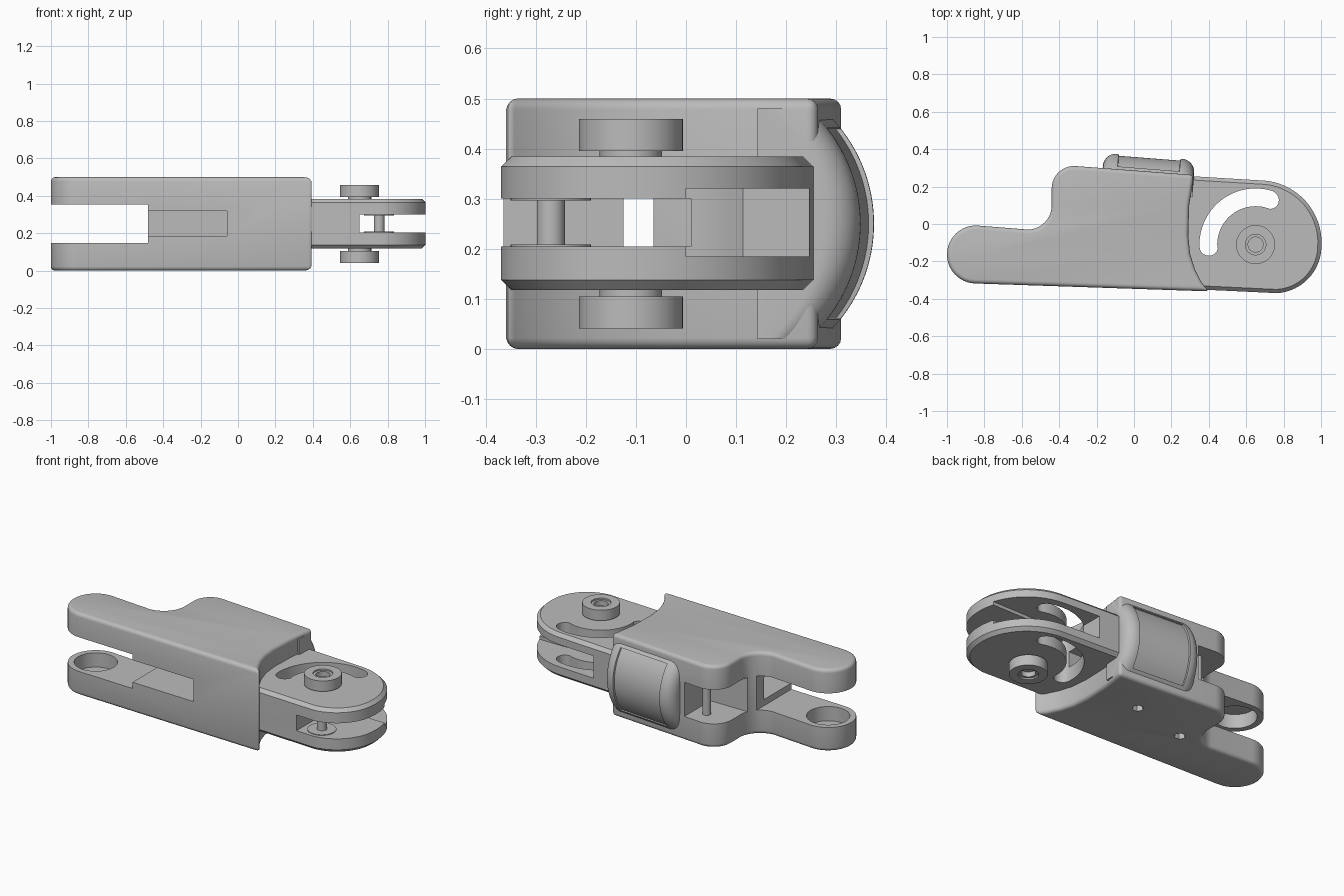
import bpy, bmesh
from math import sin, cos, radians, sqrt

if "Cube" in bpy.data.objects:
    bpy.data.objects.remove(bpy.data.objects["Cube"], do_unlink=True)

grey = bpy.data.materials.new("plain grey")
grey.use_nodes = True
grey.diffuse_color = (0.5, 0.5, 0.5, 1)
grey.node_tree.nodes["Principled BSDF"].inputs["Base Color"].default_value = (0.5, 0.5, 0.5, 1)


def arc(cx, cy, r, a0, a1, n=16):
    angles = [radians(a0 + (a1 - a0) * i / n) for i in range(n + 1)]
    return [(cx + r * cos(a), cy + r * sin(a)) for a in angles]


def finish(name, bm):
    bmesh.ops.recalc_face_normals(bm, faces=bm.faces)
    mesh = bpy.data.meshes.new(name)
    bm.to_mesh(mesh)
    bm.free()
    mesh.materials.append(grey)
    obj = bpy.data.objects.new(name, mesh)
    bpy.context.collection.objects.link(obj)
    return obj


def prism(name, pts, z0, z1):
    bm = bmesh.new()
    base = bm.faces.new([bm.verts.new((x, y, z0)) for x, y in pts])
    top = bmesh.ops.extrude_face_region(bm, geom=[base])["geom"]
    bmesh.ops.translate(bm, vec=(0, 0, z1 - z0),
                        verts=[v for v in top if isinstance(v, bmesh.types.BMVert)])
    return finish(name, bm)


def box(x0, x1, y0, y1, z0, z1):
    return prism("cutter", [(x0, y0), (x1, y0), (x1, y1), (x0, y1)], z0, z1)


def disc(name, x, y, r, z0, z1, n=48):
    return prism(name, arc(x, y, r, 0, 360, n)[:-1], z0, z1)


def apply(obj, mod):
    bpy.context.view_layer.objects.active = obj
    bpy.ops.object.modifier_apply(modifier=mod.name)


def bevel(obj, width, segments):
    mod = obj.modifiers.new("edge", "BEVEL")
    mod.width, mod.segments = width, segments
    mod.limit_method, mod.angle_limit = "ANGLE", radians(40)
    apply(obj, mod)


def cut(obj, *cutters):
    for c in cutters:
        mod = obj.modifiers.new("cut", "BOOLEAN")
        mod.operation, mod.solver, mod.object = "DIFFERENCE", "EXACT", c
        apply(obj, mod)
        bpy.data.objects.remove(c, do_unlink=True)


def smooth(obj):
    bpy.ops.object.select_all(action="DESELECT")
    obj.select_set(True)
    bpy.context.view_layer.objects.active = obj
    bpy.ops.object.shade_smooth_by_angle(angle=radians(32))


# Main housing with rounded rim
outline = [(0.40, -0.36), (0.36, -0.31), (0.325, -0.24), (0.30, -0.16), (0.29, -0.06),
           (0.295, 0.1), (0.32, 0.262)]
outline += arc(-0.32, 0.19, 0.12, 86, 180)
outline += arc(-0.57, 0.10, 0.13, 0, -88)
outline += arc(-0.845, -0.163, 0.155, 88, 268, 24)
housing = prism("housing", outline, 0, 0.5)
bevel(housing, 0.022, 4)

# Arm slot, rear recess, front window and the passage through the housing
cut(housing,
    box(-1.2, -0.48, -0.6, 0.6, 0.147, 0.355),
    box(-0.5, -0.2, 0.05, 0.6, 0.147, 0.355),
    box(-0.55, -0.06, -0.6, -0.065, 0.185, 0.32),
    box(-0.2, 0.6, -0.125, -0.065, 0.205, 0.3),
    # round cups facing each other in the two arms
    disc("cutter", -0.845, -0.163, 0.12, 0.06, 0.44),
    # screw sockets underneath
    disc("cutter", 0.01, 0.045, 0.032, -0.1, 0.08, 6),
    disc("cutter", -0.356, -0.04, 0.032, -0.1, 0.08, 6))
smooth(housing)

# Cross pin in the rear recess
smooth(disc("recess_pin", -0.28, 0.2, 0.024, 0.14, 0.36))

# Forked link with chamfered rim
tip = arc(0.75, -0.118, 0.252, -87, 0, 18) + arc(0.67, -0.1, 0.333, 0, 87, 24)
link = prism("forked_link", [(0.2, -0.343)] + tip + [(0.2, 0.262)], 0.118, 0.384)
bevel(link, 0.02, 1)

# Curved guide slot around the pivot
px, py = 0.65, -0.11
ex, ey = px + 0.25 * cos(radians(72)), py + 0.25 * sin(radians(72))
sx, sy = px - 0.25, py - 0.01
guide = arc(px, py, 0.3, 72, 182, 32) + arc(sx, sy, 0.05, 182, 362, 10)[1:-1]
guide += arc(px, py, 0.205, 182, 72, 32) + arc(ex, ey, 0.0475, 252, 432, 10)[1:-1]
cut(link,
    box(0.65, 1.2, -0.6, 0.1, 0.205, 0.3),
    box(0.45, 1.2, 0, 0.6, 0.185, 0.32),
    box(0.1, 0.8, -0.125, 0.01, 0.205, 0.3),
    prism("cutter", guide, -0.1, 0.6))
smooth(link)

# Stop pin with thin washers inside the fork
smooth(disc("stop_pin", 0.755, -0.27, 0.028, 0.2, 0.305))
for z in (0.2, 0.296):
    smooth(disc("stop_washer", 0.755, -0.27, 0.08, z, z + 0.009))

# Pivot bolt heads and collars, mirrored above and below
for side, label in ((1, "upper"), (-1, "lower")):
    def level(a, b):
        return sorted((0.25 + side * a, 0.25 + side * b))
    smooth(disc(label + "_collar", px, py, 0.0625, *level(0.12, 0.15)))
    head = disc(label + "_bolt_head", px, py, 0.104, *level(0.145, 0.209))
    cut(head, disc("cutter", px, py, 0.055, *level(0.2, 0.3)),
        disc("cutter", px, py, 0.04, *level(0.17, 0.3)))
    smooth(head)

# Bulged rear button: rounded ends, arched across its height, recessed panel
half, rim, radius, eps = 0.245, 0.07, 0.305, 0.001
xs = [-half + rim * (1 - cos(radians(a))) for a in range(0, 91, 10)]
xs += [-0.165 - eps, -0.165 + eps]
xs += [-x for x in reversed(xs)]
zs = [-0.23 + 0.46 * i / 40 for i in range(41)] + [s * 0.19 + e for s in (1, -1) for e in (-eps, eps)]
zs = sorted(set(zs) - {z for z in zs if 0 < abs(abs(z) - 0.19) < eps / 2})


def height(x, z):
    d = max(0, rim - (half - abs(x)))
    y = 0.08 - radius + sqrt(radius ** 2 - z ** 2) - rim + sqrt(max(0, rim ** 2 - d ** 2))
    return y - (0.01 if abs(x) < 0.165 and abs(z) < 0.19 else 0)


bm = bmesh.new()
grid = [[bm.verts.new((x, height(x, z), z)) for z in zs] for x in xs]
for a, b in zip(grid, grid[1:]):
    for i in range(len(zs) - 1):
        bm.faces.new((a[i], a[i + 1], b[i + 1], b[i]))
back = bmesh.ops.extrude_edge_only(bm, edges=[e for e in bm.edges if e.is_boundary])["geom"]
for v in back:
    if isinstance(v, bmesh.types.BMVert):
        v.co.y = -0.12
bmesh.ops.holes_fill(bm, edges=[e for e in bm.edges if e.is_boundary])
button = finish("rear_button", bm)
button.location = (0.077, 0.282, 0.25)
button.rotation_euler.z = radians(-4.5)
smooth(button)
